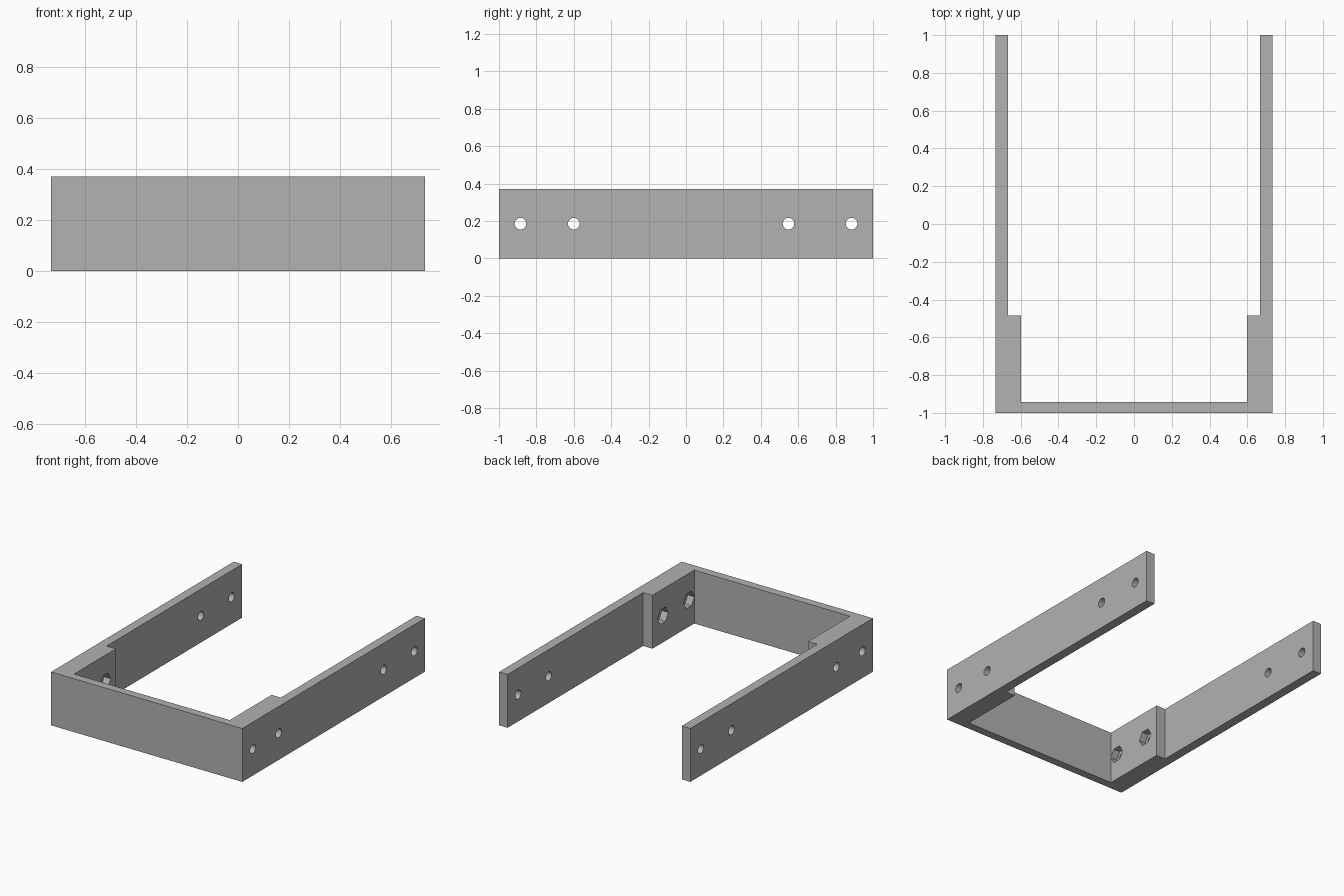
import bpy, bmesh, math
from mathutils import Matrix

if "Cube" in bpy.data.objects:
    bpy.data.objects.remove(bpy.data.objects["Cube"])

HEIGHT, MID = 0.37, 0.185
OUT, ARM, PAD = 0.733, 0.668, 0.597      # outer face, arm inner face, thick pad inner face
FRONT_IN, PAD_END = -0.943, -0.485

grey = bpy.data.materials.new("grey")
grey.diffuse_color = (0.445, 0.445, 0.445, 1)
grey.use_nodes = True
grey.node_tree.nodes["Principled BSDF"].inputs["Base Color"].default_value = grey.diffuse_color


def make_object(name, bm):
    bmesh.ops.recalc_face_normals(bm, faces=bm.faces)
    mesh = bpy.data.meshes.new(name)
    bm.to_mesh(mesh)
    bm.free()
    mesh.materials.append(grey)
    obj = bpy.data.objects.new(name, mesh)
    bpy.context.collection.objects.link(obj)
    return obj


def cutter(name, x, y, radius, length, sides):
    # prism lying along x, one corner pointing up
    bm = bmesh.new()
    turn = Matrix.Translation((x, y, MID)) @ Matrix.Rotation(math.pi / 2, 4, 'Y')
    bmesh.ops.create_cone(bm, cap_ends=True, segments=sides, radius1=radius,
                          radius2=radius, depth=length, matrix=turn)
    obj = make_object(name, bm)
    obj.hide_render = True
    obj.hide_set(True)
    return obj


# U-shaped bracket: half outline mirrored, then extruded upward
half = [(OUT, -1), (OUT, 1), (ARM, 1), (ARM, PAD_END), (PAD, PAD_END), (PAD, FRONT_IN)]
outline = half + [(-x, y) for x, y in reversed(half)]
bm = bmesh.new()
base = bm.faces.new([bm.verts.new((x, y, 0)) for x, y in outline])
top = bmesh.ops.extrude_face_region(bm, geom=[base])["geom"]
bmesh.ops.translate(bm, vec=(0, 0, HEIGHT),
                    verts=[v for v in top if isinstance(v, bmesh.types.BMVert)])
bracket = make_object("bracket", bm)

# Screw holes through both arms, and hexagonal nut pockets in the thick pads
cutters = [cutter("screw_hole_cutter", 0, y, 0.031, 2, 32)
           for y in (-0.885, -0.6, 0.548, 0.885)]
for y in (-0.885, -0.6):
    for side in (-1, 1):
        cutters.append(cutter("nut_pocket_cutter", side * PAD, y, 0.058, 0.1, 6))

for c in cutters:
    mod = bracket.modifiers.new("cut", 'BOOLEAN')
    mod.operation = 'DIFFERENCE'
    mod.solver = 'EXACT'
    mod.object = c

# Smooth hole walls, sharp edges elsewhere
bpy.context.view_layer.objects.active = bracket
bracket.select_set(True)
bpy.ops.object.shade_smooth_by_angle(angle=math.radians(30))
